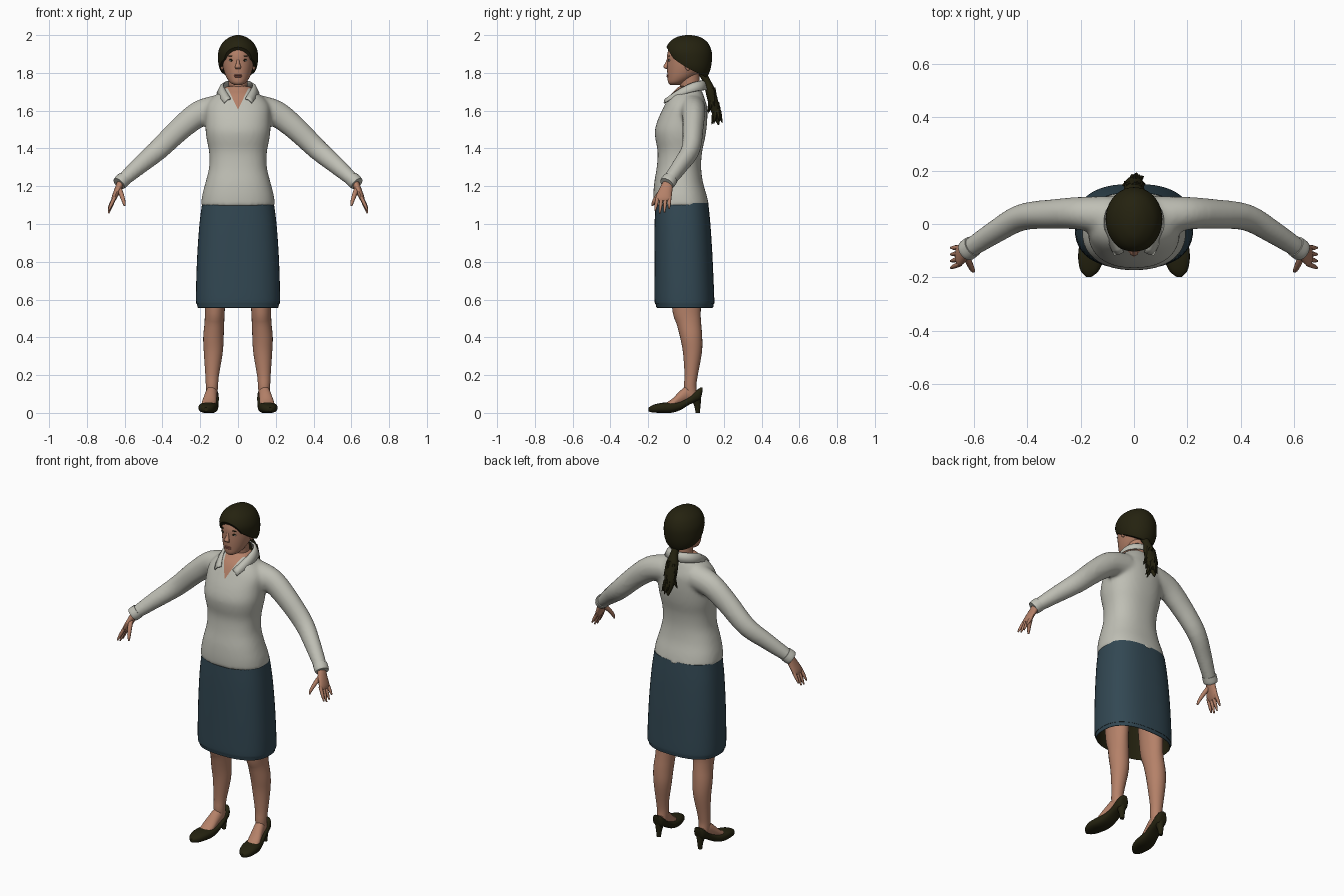
import bpy, bmesh, math, random
from mathutils import Vector, Matrix

random.seed(4)
if "Cube" in bpy.data.objects:
    bpy.data.objects.remove(bpy.data.objects["Cube"])


def material(name, rgb):
    m = bpy.data.materials.new(name)
    m.use_nodes = True
    m.diffuse_color = (*rgb, 1)
    m.node_tree.nodes["Principled BSDF"].inputs["Base Color"].default_value = (*rgb, 1)
    return m


SKIN = material("skin", (.46, .22, .14))
BLOUSE = material("blouse grey", (.52, .52, .46))
SKIRT = material("skirt blue", (.032, .064, .086))
DARK = material("dark brown", (.018, .016, .005))
LIPS = material("lips", (.33, .11, .08))
WHITE = material("eye white", (.6, .58, .52))


def smooth_rows(rows, k):
    """Catmull-Rom interpolation of rows of numbers."""
    out = []
    for i in range(len(rows) - 1):
        a, b, c, d = rows[max(i - 1, 0)], rows[i], rows[i + 1], rows[min(i + 2, len(rows) - 1)]
        for j in range(k):
            t = j / k
            out.append([q + .5 * t * (r - p + t * (2 * p - 5 * q + 4 * r - s + t * (3 * (q - r) + s - p)))
                        for p, q, r, s in zip(a, b, c, d)])
    return out + [list(rows[-1])]


def tube(bm, rows, u=(0, 1, 0), axis=None, n=24, power=2, k=4):
    """Closed loft through rows of (x, y, z, radius along u, radius across)."""
    rows = smooth_rows(rows, k)
    rings = []
    for i, r in enumerate(rows):
        c = Vector(r[:3])
        t = Vector(axis) if axis else Vector(rows[min(i + 1, len(rows) - 1)][:3]) - Vector(rows[max(i - 1, 0)][:3])
        t.normalize()
        a = Vector(u)
        a = (a - t * a.dot(t)).normalized()
        b = t.cross(a)
        ring = []
        for j in range(n):
            co, si = math.cos(math.tau * j / n), math.sin(math.tau * j / n)
            ring.append(bm.verts.new(c + a * r[3] * math.copysign(abs(co) ** (2 / power), co)
                                     + b * r[4] * math.copysign(abs(si) ** (2 / power), si)))
        rings.append(ring)
    for p, q in zip(rings, rings[1:]):
        for j in range(n):
            bm.faces.new((p[j], p[(j + 1) % n], q[(j + 1) % n], q[j]))
    bm.faces.new(rings[0])
    bm.faces.new(rings[-1])


def column(bm, rows, **kw):
    """Upright loft through rows of (z, half width, front y, back y)."""
    tube(bm, [(0, (f + b) / 2, z, (b - f) / 2, w) for z, w, f, b in rows], axis=(0, 0, 1), **kw)


def ball(bm, loc, size):
    bmesh.ops.create_uvsphere(bm, u_segments=16, v_segments=10, radius=1,
                              matrix=Matrix.Translation(loc) @ Matrix.Diagonal((*size, 1)))


def finish(name, bm, *mats, mirror=False, angle=45):
    bmesh.ops.recalc_face_normals(bm, faces=bm.faces[:])
    me = bpy.data.meshes.new(name)
    bm.to_mesh(me)
    bm.free()
    for m in mats:
        me.materials.append(m)
    me.shade_smooth()
    me.set_sharp_from_angle(angle=math.radians(angle))
    ob = bpy.data.objects.new(name, me)
    bpy.context.collection.objects.link(ob)
    if mirror:
        ob.modifiers.new("Mirror", "MIRROR")
    return ob


# Blouse: torso and sleeves fused into one smooth skin
bm = bmesh.new()
column(bm, [(1.093, .197, -.171, .123), (1.15, .19, -.173, .11), (1.22, .172, -.168, .09),
            (1.3, .153, -.155, .08), (1.38, .153, -.15, .085), (1.45, .166, -.162, .1),
            (1.5, .172, -.164, .108), (1.56, .172, -.146, .113), (1.62, .17, -.118, .112),
            (1.66, .145, -.098, .1), (1.69, .11, -.078, .09), (1.71, .085, -.055, .08),
            (1.73, .062, -.04, .07)], n=48, power=2.3)
for s in (1, -1):
    tube(bm, [(s * x, y, z, a, b) for x, y, z, a, b in (
        (.1, .03, 1.61, .075, .075), (.2, .04, 1.585, .062, .07), (.3, .037, 1.51, .056, .063),
        (.42, .025, 1.395, .05, .056), (.52, -.03, 1.31, .043, .047), (.62, -.095, 1.222, .036, .035))])
blouse = finish("blouse", bm, BLOUSE, SKIN)
mod = blouse.modifiers.new("Fuse", "REMESH")
mod.mode, mod.voxel_size = "VOXEL", .011
mod = blouse.modifiers.new("Relax", "SMOOTH")
mod.factor, mod.iterations = .5, 6
fused = bpy.data.meshes.new_from_object(blouse.evaluated_get(bpy.context.evaluated_depsgraph_get()))
blouse.modifiers.clear()
bm = bmesh.new()
bm.from_mesh(fused)

# Open V neckline, cut cleanly so that skin shows inside it
VZ, SLOPE = 1.605, .48
for s in (1, -1):
    upper = [f for f in bm.faces if f.calc_center_median().z > VZ - .02 and f.calc_center_median().y < .02]
    geom = set(upper) | {e for f in upper for e in f.edges} | {v for f in upper for v in f.verts}
    bmesh.ops.bisect_plane(bm, geom=list(geom), plane_co=(0, 0, VZ), plane_no=(s, 0, -SLOPE))
for f in bm.faces:
    c = f.calc_center_median()
    f.smooth = True
    f.material_index = int(c.z > 1.718 or (c.y < 0 and abs(c.x) < SLOPE * (c.z - VZ)))
bm.to_mesh(blouse.data)
bm.free()

# Collar folded around the neck
bm = bmesh.new()
rows = []
for i in range(41):
    t = i / 20 - 1
    s, a = abs(t), t * math.radians(150)
    sx, cy, out = math.sin(a), math.cos(a), math.copysign(.02 * s ** 4, t)
    rows.append([bm.verts.new((sx * .077, .02 + cy * .068 - .066 * s ** 4, 1.757 - .095 * s ** 3)),
                 bm.verts.new((sx * .09 + out / 2, .021 + cy * .08 - .064 * s ** 4, 1.748 - .09 * s ** 3)),
                 bm.verts.new((sx * .107 + out, .022 + cy * .09 - .06 * s ** 4, 1.71 - .07 * s ** 3))])
for p, q in zip(rows, rows[1:]):
    for j in range(2):
        bm.faces.new((p[j], p[j + 1], q[j + 1], q[j]))
collar = finish("collar", bm, BLOUSE, angle=60)
mod = collar.modifiers.new("Cloth", "SOLIDIFY")
mod.thickness, mod.offset = .007, 0

# Cuffs
bm = bmesh.new()
tube(bm, [(.604, -.083, 1.238, .04, .039), (.622, -.096, 1.221, .041, .039), (.63, -.102, 1.213, .038, .036)])
finish("cuffs", bm, BLOUSE, mirror=True)

# Skirt with a dark lining
bm = bmesh.new()
column(bm, [(1.11, .19, -.163, .118), (1, .204, -.166, .129), (.85, .215, -.167, .139), (.7, .221, -.167, .146),
            (.59, .222, -.166, .15), (.577, .218, -.161, .147), (.58, .209, -.153, .139), (.9, .2, -.15, .125)],
       n=48, power=2.5)
bmesh.ops.recalc_face_normals(bm, faces=bm.faces[:])
for f in bm.faces:
    c, no = f.calc_center_median(), f.normal
    if (no.x * c.x + no.y * c.y < 0 and c.z < 1) or (no.z < -.8 and c.z > .8):
        f.material_index = 1
finish("skirt", bm, SKIRT, DARK)

# Legs and feet
bm = bmesh.new()
tube(bm, [(.115, 0, .85, .085, .07), (.122, .002, .57, .077, .054), (.125, .015, .48, .065, .052),
          (.13, .028, .4, .058, .054), (.131, .034, .32, .05, .05), (.137, .027, .2, .035, .036),
          (.138, .022, .14, .033, .032), (.138, .028, .08, .034, .028)])
tube(bm, [(.137, .055, .095, .024, .03), (.14, .01, .1, .03, .045), (.147, -.03, .078, .034, .04),
          (.155, -.075, .047, .038, .026), (.16, -.12, .03, .03, .015)], u=(1, 0, 0), axis=(0, -1, 0))
finish("legs", bm, SKIN, mirror=True)

# Heeled shoes
bm = bmesh.new()
shoe = ((.137, .087, .112, .135, .016), (.137, .075, .07, .133, .03), (.138, .05, .058, .115, .036),
        (.14, .015, .042, .084, .038), (.147, -.03, .015, .062, .043), (.155, -.08, 0, .056, .05),
        (.161, -.13, 0, .053, .048), (.166, -.175, .002, .042, .034), (.169, -.198, .008, .028, .01))
tube(bm, [(x, y, (lo + hi) / 2, w, (hi - lo) / 2) for x, y, lo, hi, w in shoe],
     u=(1, 0, 0), axis=(0, -1, 0), power=2.6)
tube(bm, [(.137, .052, .085, .03, .03), (.137, .06, .045, .018, .018), (.137, .062, 0, .011, .012)], n=16)
finish("shoes", bm, DARK, mirror=True)

# Hands: palm, four fingers and thumb
bm = bmesh.new()
tube(bm, [(.616, -.09, 1.228, .026, .021), (.635, -.105, 1.185, .034, .018),
          (.655, -.118, 1.14, .041, .014), (.661, -.12, 1.122, .032, .009)], n=16)
for i, length in enumerate((.075, .088, .084, .064)):
    y = -.15 + .021 * i
    tube(bm, [(.652, y, 1.143, .01, .01), (.672, y - .008 + .002 * i, 1.143 - length * .55, .009, .009),
              (.686, y - .014 + .004 * i, 1.145 - length, .004, .004)], n=8, k=3)
tube(bm, [(.632, -.11, 1.195, .014, .014), (.615, -.15, 1.15, .012, .012),
          (.604, -.172, 1.115, .009, .009), (.6, -.178, 1.095, .004, .004)], n=8, k=3)
finish("hands", bm, SKIN, mirror=True)

# Head, neck, nose and ears
bm = bmesh.new()
column(bm, [(1.737, .022, -.085, -.03), (1.75, .043, -.095, 0), (1.78, .063, -.098, .05), (1.82, .077, -.1, .09),
            (1.86, .084, -.1, .11), (1.9, .085, -.099, .12), (1.95, .07, -.08, .1), (1.985, .03, -.03, .05)], n=32)
column(bm, [(1.64, .055, -.035, .075), (1.72, .05, -.03, .073), (1.8, .05, -.04, .07)])
tube(bm, [(0, -.092, 1.882, .005, .006), (0, -.1, 1.852, .01, .009), (0, -.108, 1.832, .012, .016),
          (0, -.1, 1.82, .006, .012)], axis=(0, 0, 1), n=12)
for s in (1, -1):
    ball(bm, (s * .084, .01, 1.84), (.009, .016, .028))
finish("head", bm, SKIN)

# Eyes, brows and lips
for name, mat, x, y, z, size in (("eyes", WHITE, .034, -.088, 1.866, (.014, .005, .005)),
                                 ("irises", DARK, .034, -.0915, 1.866, (.005, .003, .005)),
                                 ("eyelids", DARK, .034, -.09, 1.871, (.015, .004, .002)),
                                 ("brows", DARK, .035, -.09, 1.89, (.019, .004, .003))):
    bm = bmesh.new()
    ball(bm, (x, y, z), size)
    finish(name, bm, mat, mirror=True)
bm = bmesh.new()
for z in (1.788, 1.78):
    ball(bm, (0, -.096, z), (.021, .007, .005))
finish("lips", bm, LIPS)

# Hair cap trimmed along the hairline
bm = bmesh.new()
column(bm, [(1.765, .035, .03, .1), (1.79, .078, -.03, .118), (1.83, .1, -.075, .132), (1.88, .106, -.1, .138),
            (1.92, .102, -.107, .134), (1.96, .082, -.09, .115), (1.987, .048, -.055, .08),
            (1.998, .018, -.015, .04), (2, .004, .008, .016)], n=40)
hairline = ((-.108, 1.945), (-.066, 1.875), (0, 1.83), (.09, 1.785))
for (y0, z0), (y1, z1) in zip(hairline, hairline[1:]):
    cut = bmesh.ops.bisect_plane(bm, geom=bm.verts[:] + bm.edges[:] + bm.faces[:], plane_co=(0, y0, z0),
                                 plane_no=(0, z0 - z1, y1 - y0), clear_inner=True)
    bmesh.ops.holes_fill(bm, edges=[e for e in bm.edges if e.is_boundary], sides=0)
finish("hair", bm, DARK, angle=40)

# Ponytail with ragged strands
bm = bmesh.new()
path = [(0, .085, 1.8, .02, .022), (0, .11, 1.755, .02, .022), (0, .13, 1.7, .026, .036),
        (0, .148, 1.63, .026, .036), (0, .163, 1.57, .018, .024), (0, .172, 1.525, .004, .005)]
tube(bm, path, n=16)
for r in smooth_rows(path[2:5], 8):
    a = random.uniform(0, math.tau)
    dx, dy = math.cos(a), math.sin(a)
    x, y, z = dx * .02, r[1] + dy * .012, r[2]
    tube(bm, [(x, y, z + .02, .014, .014), (x + dx * .012, y + dy * .01, z - .015, .01, .01),
              (x + dx * .026, y + dy * .02, z - .045, .001, .001)], n=6, k=2)
finish("ponytail", bm, DARK, angle=30)
